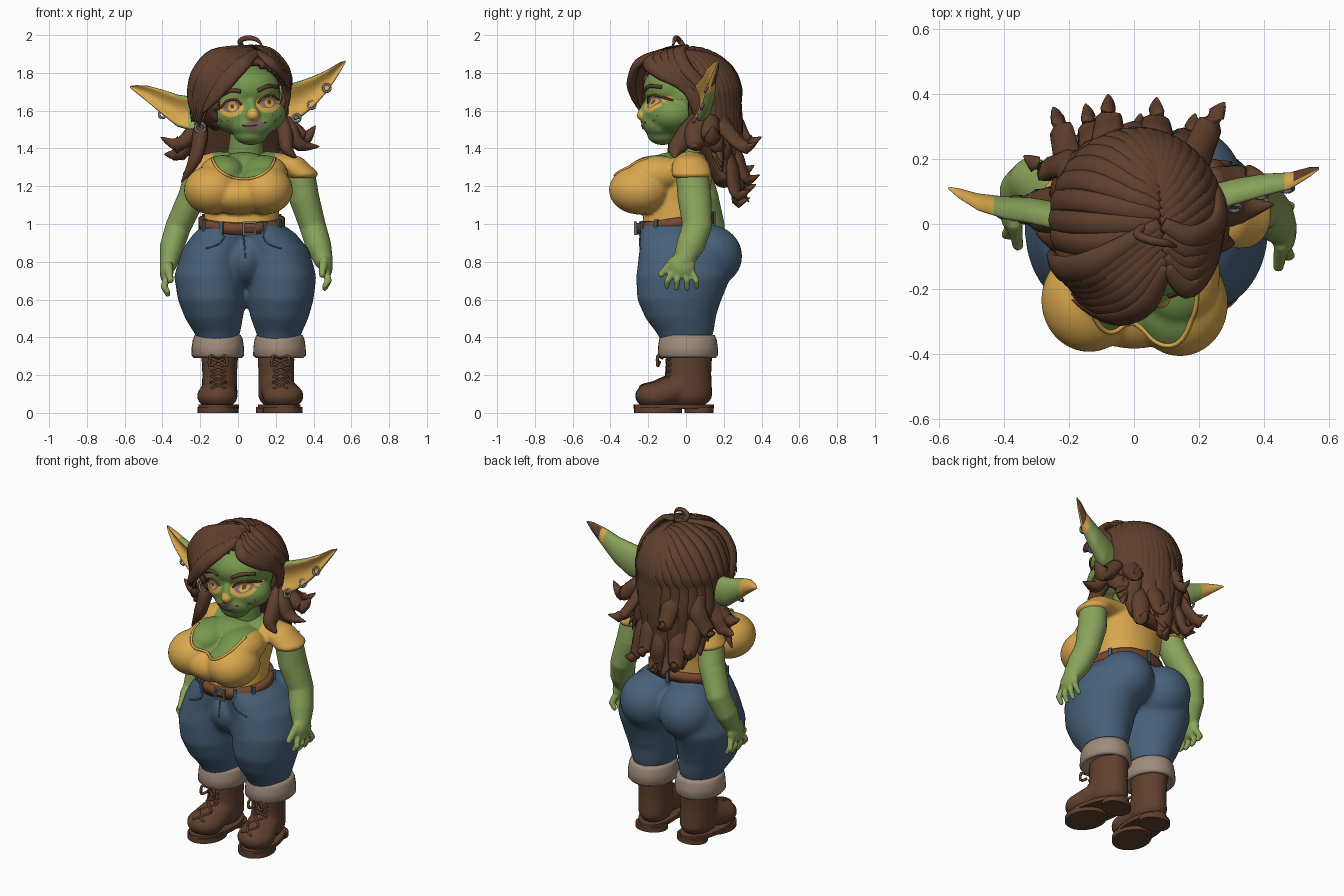
import bpy, bmesh, math, random
from math import sin, cos, pi, radians
from mathutils import Vector, Matrix
from mathutils.bvhtree import BVHTree

if "Cube" in bpy.data.objects:
    bpy.data.objects.remove(bpy.data.objects["Cube"])

random.seed(4)

def mat(name, r, g, b):
    m = bpy.data.materials.new(name)
    m.diffuse_color = (r, g, b, 1)
    m.use_nodes = True
    m.node_tree.nodes["Principled BSDF"].inputs["Base Color"].default_value = m.diffuse_color
    return m

SKIN = mat("olive_skin", .26, .37, .105)
FACE = mat("face_green", .18, .31, .075)
GOLD = mat("mustard", .70, .39, .075)
DENIM = mat("denim", .065, .12, .195)
HAIR = mat("dark_brown_hair", .115, .05, .026)
BOOT = mat("boot_leather", .12, .052, .028)
BELT = mat("belt_leather", .18, .065, .027)
CUFF = mat("cuff_tan", .35, .26, .20)
METAL = mat("grey_metal", .18, .17, .17)
LIP = mat("mauve_grey", .22, .16, .14)

# ---------- helpers ----------
def finish(name, bm, mats, rule=None, smooth=True):
    bmesh.ops.recalc_face_normals(bm, faces=bm.faces)
    for f in bm.faces:
        f.smooth = smooth
        if rule:
            f.material_index = rule(f.calc_center_median())
    me = bpy.data.meshes.new(name)
    bm.to_mesh(me)
    bm.free()
    for m in mats:
        me.materials.append(m)
    ob = bpy.data.objects.new(name, me)
    bpy.context.collection.objects.link(ob)
    return ob

def chain(keys, n=5):
    out = []
    for a, b in zip(keys, keys[1:]):
        out += [tuple(p + (q - p) * i / n for p, q in zip(a, b)) for i in range(n)]
    return out + [keys[-1]]

def blob(name, parts, mats, voxel=.012, iters=6, rule=None, xf=None):
    """Fuse ellipsoids (x, y, z, rx, ry, rz) into one smooth skin."""
    bm = bmesh.new()
    for x, y, z, a, b, c in parts:
        bmesh.ops.create_icosphere(bm, subdivisions=4, radius=1,
                                   matrix=Matrix.Translation((x, y, z)) @ Matrix.Diagonal((a, b, c, 1)))
    ob = finish(name, bm, [])
    r = ob.modifiers.new("fuse", 'REMESH')
    r.mode, r.voxel_size = 'VOXEL', voxel
    s = ob.modifiers.new("relax", 'SMOOTH')
    s.factor, s.iterations = .5, iters
    me = bpy.data.meshes.new_from_object(ob.evaluated_get(bpy.context.evaluated_depsgraph_get()))
    bpy.data.objects.remove(ob)
    if xf:
        me.transform(xf)
    bm = bmesh.new()
    bm.from_mesh(me)
    bpy.data.meshes.remove(me)
    return finish(name, bm, mats, rule)

def loft(bm, rings):
    vs = [[bm.verts.new(p) for p in r] for r in rings]
    n = len(vs[0])
    for a, b in zip(vs, vs[1:]):
        for j in range(n):
            bm.faces.new((a[j], a[(j + 1) % n], b[(j + 1) % n], b[j]))
    bm.faces.new(vs[0])
    bm.faces.new(vs[-1][::-1])

def ring(x, y, z, rx, ry, n=32, tilt=0):
    return [Vector((x + rx * cos(2 * pi * j / n), y + ry * sin(2 * pi * j / n),
                    z + tilt * ry * sin(2 * pi * j / n))) for j in range(n)]

def sweep(bm, pts, radii, flat=1.0, sides=8, n=5):
    """Tapered tube through the points; flattened towards the body axis."""
    P, R = [Vector(p) for p in pts], list(radii)
    path = []
    for i in range(len(P) - 1):
        a, b, c, d = P[max(i - 1, 0)], P[i], P[i + 1], P[min(i + 2, len(P) - 1)]
        for k in range(n + (i == len(P) - 2)):
            t = k / n
            path.append((.5 * (2 * b + (c - a) * t + (2 * a - 5 * b + 4 * c - d) * t * t
                               + (3 * b - a - 3 * c + d) * t ** 3), R[i] + (R[i + 1] - R[i]) * t))
    rings = []
    for i, (p, r) in enumerate(path):
        t = (path[min(i + 1, len(path) - 1)][0] - path[max(i - 1, 0)][0]).normalized()
        a = t.cross(p - Vector((.01, .013, min(p.z, 1.65)))).normalized()
        b = a.cross(t)
        rings.append([p + r * (a * cos(2 * pi * j / sides) + b * flat * sin(2 * pi * j / sides))
                      for j in range(sides)])
    loft(bm, rings)

def surface(ob):
    bm = bmesh.new()
    bm.from_mesh(ob.data)
    tree = BVHTree.FromBMesh(bm)
    bm.free()
    def hit(x, z, lift=.004):
        p = tree.ray_cast(Vector((x, -2, z)), Vector((0, 1, 0)))[0]
        return (p or Vector((x, -.1, z))) - Vector((0, lift, 0))
    return hit

def patch(name, hit, x, z, rx, rz, m, rot=8, point=0, lift=.004):
    """Thin painted plate laid on a surface seen from the front."""
    bm, c, s = bmesh.new(), cos(radians(rot)), sin(radians(rot))
    rings = []
    for k in (1, .66, .33, .02):
        rings.append([])
        for j in range(24):
            a = 2 * pi * j / 24
            u, v = k * rx * cos(a), k * rz * sin(a) * abs(sin(a)) ** point
            rings[-1].append(hit(x + u * c - v * s, z + u * s + v * c, lift))
    loft(bm, rings)
    bm.faces.ensure_lookup_table()
    bm.faces.remove(bm.faces[-2])
    return finish(name, bm, [m])

def line(name, hit, pts, r, m, lift=.002):
    bm = bmesh.new()
    sweep(bm, [hit(x, z, lift) for x, z in pts], [r] * len(pts), sides=6)
    return finish(name, bm, [m])

# ---------- boots and cuffs ----------
for side, x0, yaw in (("left", .205, 12), ("right", -.098, -4)):
    xf = Matrix.Translation((x0, 0, 0)) @ Matrix.Rotation(radians(yaw), 4, 'Z')
    parts = chain([(0, .02, .34, .1, .122, .05), (0, .015, .2, .093, .12, .06), (0, .005, .1, .095, .135, .08)])
    parts += chain([(0, -.02, .13, .09, .1, .08), (0, -.165, .09, .108, .105, .072)])
    boot = blob(side + "_boot", parts, [BOOT], .011, 4, xf=xf)
    bm = bmesh.new()
    for y, z0, z1, rx, ry in ((-.065, .022, .045, .107, .213), (-.15, 0, .03, .105, .127), (.07, 0, .03, .095, .077)):
        loft(bm, [ring(0, y, z0, rx, ry), ring(0, y, z1, rx, ry)])
    bm.transform(xf)
    finish(side + "_boot_sole", bm, [BOOT], smooth=False)
    hit, cx = surface(boot), x0 + .1 * sin(radians(yaw))
    for k in range(6):
        z, s = .13 + .032 * k, 1 if k % 2 else -1
        for q in (s, -s):
            line(side + "_boot_lace", hit, [(cx - .038 * q, z), (cx, z + .016), (cx + .038 * q, z + .03)], .007, HAIR)
    bm = bmesh.new()
    for s in (-1, 1):
        sweep(bm, [(cx, -.125, .29), (cx + s * .04, -.15, .30), (cx + s * .045, -.15, .25), (cx + s * .01, -.14, .27)], [.008] * 4)
    finish(side + "_boot_bow", bm, [HAIR])
    bm = bmesh.new()
    cx = .22 if x0 > 0 else -.107
    loft(bm, [ring(cx, .01, z, .138 + d, .158 + d) for z, d in
              ((.31, -.03), (.29, -.012), (.305, .002), (.35, 0), (.39, -.006), (.412, -.016), (.405, -.05))])
    finish(side + "_jean_cuff", bm, [CUFF])

# ---------- jeans ----------
def leg(xs):
    return chain([(x,) + k for x, k in zip(xs, ((0, .36, .10, .12, .06), (-.005, .44, .125, .155, .07),
                 (-.03, .52, .157, .19, .08), (-.035, .61, .178, .225, .09), (-.015, .72, .19, .25, .09),
                 (0, .84, .182, .25, .09), (-.03, .92, .165, .215, .07), (-.05, .99, .125, .185, .05)))], 6)
jeans = blob("jeans", leg((.215, .217, .22, .224, .225, .2, .155, .105)) + leg((-.105, -.11, -.128, -.142, -.148, -.12, -.085, -.055)) +
             [(.17, .11, .83, .168, .188, .17), (-.1, .11, .83, .168, .188, .17), (.04, -.05, .82, .13, .2, .16),
              (.02, -.055, .985, .215, .19, .07)], [DENIM], .012, 14)
hit = surface(jeans)
line("fly_seam", hit, [(.03, .94), (.035, .88), (.04, .82)], .004, DENIM)
for s in (-1, 1):
    line("front_pocket_seam", hit, [(.03 + s * .1, .935), (.03 + s * .13, .895), (.03 + s * .2, .87)], .004, DENIM)

# ---------- belt ----------
bm = bmesh.new()
loft(bm, [ring(.02, -.055, 1.005 + dz, .228 + d, .205 + d, 40, .14) for dz, d in
          ((-.03, -.02), (-.032, 0), (.028, 0), (.028, -.02))])
finish("belt", bm, [BELT])
bm = bmesh.new()
for a in (-150, -118, -58, -30, 30, 90, 150):
    x, y = .02 + .226 * cos(radians(a)), -.055 + .203 * sin(radians(a))
    bmesh.ops.create_cube(bm, size=1, matrix=Matrix.Translation((x, y, 1.0 + .14 * (y + .055))) @
                          Matrix.Rotation(radians(a), 4, 'Z') @ Matrix.Diagonal((.022, .02, .078, 1)))
finish("belt_loops", bm, [DENIM], smooth=False)
bm = bmesh.new()
for dx, dz, w, h in ((-.03, 0, .01, .06), (.03, 0, .01, .06), (0, .03, .07, .01), (0, -.03, .07, .01), (0, 0, .045, .008)):
    bmesh.ops.create_cube(bm, size=1, matrix=Matrix.Translation((.06 + dx, -.267, .977 + dz)) @ Matrix.Diagonal((w, .016, h, 1)))
finish("belt_buckle", bm, [METAL], smooth=False)

# ---------- shirt and neck ----------
def neckline(c):
    low = ((c.x - .03) / .165) ** 2 + ((c.z - 1.365) / .125) ** 2 < 1 and c.y < .03
    return int(low or (c.z > 1.365 and abs(c.x - .04) < .12))
shirt = blob("shirt", chain([(.02, -.055, 1.0, .2, .18, .06), (.02, -.04, 1.12, .2, .165, .08),
             (.03, 0, 1.25, .21, .14, .08), (.035, .02, 1.33, .19, .11, .06)]) +
             chain([(.16, .02, 1.325, .09, .09, .06), (.28, .025, 1.305, .09, .1, .06), (.335, .03, 1.265, .09, .108, .035)]) +
             chain([(-.1, .04, 1.325, .09, .09, .06), (-.17, .05, 1.305, .09, .1, .06), (-.205, .055, 1.265, .088, .105, .035)]) +
             [(-.138, -.235, 1.18, .148, .16, .13), (.142, -.245, 1.18, .148, .163, .13),
              (0, -.245, 1.15, .19, .14, .1), (-.08, -.15, 1.265, .125, .165, .1),
              (.14, -.15, 1.265, .125, .165, .1), (.03, -.08, 1.30, .15, .12, .08)], [GOLD, FACE], .01, 6, neckline)
hit = surface(shirt)
line("neckline_trim", hit, [(.03 + .166 * cos(a), 1.365 + .127 * sin(a)) for a in
     [pi * 1.04 + pi * .92 * i / 16 for i in range(17)]], .008, GOLD)
blob("neck", chain([(.04, .01, 1.36, .1, .09, .05), (.045, -.01, 1.49, .085, .085, .05)]), [FACE])

# ---------- arms and hands ----------
def arm(name, s, keys, hx, hy, hz):
    parts = chain([(x, y, z, r, r * 1.12, r) for x, y, z, r in keys], 7)
    parts.append((hx, hy, hz, .036, .07, .065))
    for o in (-.062, -.022, .02, .06):
        parts += chain([(hx, hy + o * .85, hz - .03, .02, .018, .02), (hx + s * .014, hy + o * 1.25, hz - .075, .018, .016, .018),
                        (hx - s * .006, hy + o * 1.3, hz - .122 + abs(o) * .3, .015, .014, .015)])
    parts += chain([(hx - s * .01, hy - .045, hz + .03, .025, .025, .025), (hx - s * .02, hy - .11, hz - .04, .018, .018, .02)])
    blob(name, parts, [SKIN], .0075, 3)
arm("left_arm", 1, [(.335, .035, 1.24, .078), (.35, .045, 1.14, .08), (.395, .06, .99, .07), (.425, .025, .89, .068),
    (.452, -.01, .81, .05)], .465, -.02, .775)
arm("right_arm", -1, [(-.215, .06, 1.24, .074), (-.245, .09, 1.14, .074), (-.315, .13, .99, .068), (-.35, .1, .88, .064),
    (-.368, .065, .79, .047)], -.378, .045, .745)

# ---------- head and painted face ----------
nose = Vector((.08, -.25, 1.575))
head = blob("head", [(.01, 0, 1.69, .215, .215, .2), (.055, -.07, 1.58, .2, .152, .117), (.05, -.08, 1.72, .17, .147, .12),
            (.072, -.13, 1.53, .125, .1, .08), (.067, -.125, 1.475, .09, .08, .057)] +
            chain([(.07, -.205, 1.64, .02, .022, .02), (.08, -.227, 1.575, .034, .035, .029)]), [FACE, GOLD], .009, 5,
            lambda c: int((c - nose).length < .036))
hit = surface(head)
for s, x, z in (("right", -.035, 1.622), ("left", .16, 1.645)):
    patch(s + "_eyeshadow", hit, x, z - .004, .066, .052, GOLD, point=.1, lift=.003)
    patch(s + "_eye", hit, x, z, .05, .032, LIP, point=.4, lift=.005)
    patch(s + "_iris", hit, x + .005, z, .024, .026, GOLD, lift=.007)
    patch(s + "_pupil", hit, x + .005, z, .01, .012, HAIR, lift=.009)
    line(s + "_lashes", hit, [(x - .055, z - .006), (x - .03, z + .026), (x, z + .037), (x + .03, z + .034), (x + .055, z + .008)], .006, HAIR, .004)
    line(s + "_eyebrow", hit, [(x - .055, z + .06), (x, z + .085), (x + .05, z + .08)], .011, HAIR)
patch("lips", hit, .085, 1.522, .062, .024, LIP, point=.3, lift=.007)
line("mouth_line", hit, [(.022, 1.522), (.06, 1.518), (.09, 1.522), (.15, 1.538)], .003, HAIR, .007)
for i in range(8):
    patch("freckle", hit, (.2 if i % 2 else -.07) + random.uniform(-.03, .03), random.uniform(1.54, 1.58), .004, .004, BOOT)

# ---------- ears and earrings ----------
EARS = {"left": ((.18, .05, 1.64, .09, .05), (.25, .07, 1.635, .1, .055), (.32, .09, 1.655, .1, .052), (.4, .11, 1.70, .082, .045),
                 (.48, .125, 1.765, .056, .034), (.54, .155, 1.83, .027, .02), (.57, .17, 1.86, .005, .005)),
        "right": ((-.18, .0, 1.59, .08, .05), (-.25, .015, 1.585, .09, .055), (-.32, .03, 1.60, .085, .052), (-.4, .04, 1.645, .066, .045),
                  (-.48, .06, 1.69, .043, .034), (-.54, .09, 1.715, .02, .02), (-.572, .11, 1.726, .005, .005))}
for side, st in EARS.items():
    bm, rings, kinds, n = bmesh.new(), [], [], 5
    fine = chain(st, n)
    for i, (x, y, z, h, t) in enumerate(fine):
        rings.append([])
        for j in range(32):
            a = 2 * pi * j / 32
            c = -cos(a)
            rings[-1].append(Vector((x, y + (t * cos(a) if c < 0 else -t * 2.2 * c * (1 - c)), z + h * sin(a))))
            c = -cos(a + pi / 32)
            inside = c > (.3 if abs(x) > .33 else .55) and abs(x) > .25
            tip = 2 if x > .49 else 1 if x > .45 or x < -.43 else 0
            kinds.append(1 if inside or (c > 0 and tip) else tip)
    loft(bm, rings)
    for f, k in zip(bm.faces, kinds[:-32]):
        f.material_index = k
    finish(side + "_ear", bm, [SKIN, GOLD, HAIR])
for x, y, z, r in ((.47, .11, 1.72, .02), (.39, .09, 1.63, .02), (.31, .05, 1.56, .02), (-.40, .03, 1.58, .018), (-.2, -.06, 1.51, .026)):
    bm = bmesh.new()
    sweep(bm, [(x + r * cos(a), y + .01 * sin(a), z + r * sin(a)) for a in [2 * pi * i / 10 for i in range(11)]], [.007] * 11, sides=6, n=2)
    finish("earring", bm, [METAL])

# ---------- hair ----------
C, R = Vector((.01, .013, 1.69)), Vector((.25, .265, .235))
bm = bmesh.new()
bmesh.ops.create_uvsphere(bm, u_segments=48, v_segments=32, radius=1, matrix=Matrix.Translation(C) @ Matrix.Diagonal((*R, 1)))
gone = [f for f in bm.faces for c in [f.calc_center_median()] if c.z < 1.5 or
        (c.y < 0 and ((c.x - .09) / .21) ** 2 + ((c.z - 1.58) / .27) ** 2 < 1)]
bmesh.ops.delete(bm, geom=gone, context='FACES')
cap = finish("hair_cap", bm, [HAIR])
cap.modifiers.new("thickness", 'SOLIDIFY').thickness = .025
blob("hair_back_mass", chain([(.01, .1, 1.6, .22, .16, .12), (.01, .16, 1.42, .22, .1, .1), (.02, .2, 1.25, .19, .06, .06)]), [HAIR])

bm = bmesh.new()
def scalp(a, b, n=5):
    out = []
    for i in range(n):
        v = Vector(a).lerp(Vector(b), i / (n - 1)) - C
        v = Vector((v.x / R.x, v.y / R.y, v.z / R.z)).normalized()
        out.append(C + Vector((v.x * R.x, v.y * R.y, v.z * R.z)))
    return out
# strands from the parting over the scalp, then falling into flicked tips
for s in (-1, 1):
    first = 12 if s > 0 else -40
    for i in range(13):
        u = i / 12
        a = radians(first + (90 - first) * u)
        ex, ey = .26 * s * cos(a), .275 * sin(a)
        pts = scalp((.085, -.1 + .3 * u, 1.93), (ex, ey, 1.64))
        rad = [.02, .034, .038, .04, .042]
        if ey > .08:
            L = 1.34 - .17 * sin(a) ** 2 + random.uniform(-.05, .07)
            f = random.uniform(1.05, 1.25)
            w = random.uniform(-.03, .03)
            pts += [(ex * .98, ey, 1.5), (ex * .95 + w, max(ey * .96, .17), (L + 1.5) / 2),
                    (ex * .98 - w, max(ey * .98, .17), L + .07), (ex * f, max(ey * f, .19), L - .02)]
            rad += [.048, .05, .042, .003]
        else:
            pts += [(ex * .95, ey, 1.54)]
            rad += [.005]
        sweep(bm, pts, rad, .55, 8, 4)
# broad upturned flicks down the back
for x, z, tx, ty, tz in ((-.2, 1.55, -.25, .36, 1.3), (-.08, 1.62, -.08, .40, 1.45), (.07, 1.45, .07, .39, 1.25), (.19, 1.6, .28, .375, 1.42),
                         (-.12, 1.4, -.15, .37, 1.2), (.0, 1.4, .02, .34, 1.13), (.15, 1.42, .19, .34, 1.17), (-.21, 1.6, -.34, .21, 1.4)):
    y = .27 * math.sqrt(max(0, 1 - (x / .27) ** 2))
    sweep(bm, [(x, y - .02, z), (x * 1.02, y + .015, (z + tz) / 2), (x * .5 + tx * .5, max(y, ty - .07), tz - .01), (tx, ty, tz + .01)],
          [.03, .055, .045, .003], .6)
# fringe swept to one side, and hair tucked behind the other ear
def fan(a, b, n, rad):
    for i in range(n):
        t = i / (n - 1)
        sweep(bm, [Vector(p).lerp(Vector(q), t) for p, q in zip(a, b)], rad, .5)
fan([(.1, -.13, 1.915), (.03, -.25, 1.855), (-.06, -.285, 1.76), (-.13, -.265, 1.67), (-.19, -.235, 1.59)],
    [(.08, 0, 1.94), (-.12, -.12, 1.905), (-.22, -.14, 1.79), (-.245, -.11, 1.65), (-.2, -.12, 1.51)], 7, [.02, .045, .05, .036, .004])
fan([(.1, -.13, 1.915), (.17, -.2, 1.86), (.23, -.13, 1.8), (.26, -.02, 1.74), (.25, .07, 1.62)],
    [(.09, 0, 1.94), (.18, -.04, 1.91), (.255, 0, 1.82), (.265, .08, 1.73), (.25, .12, 1.58)], 5, [.02, .038, .04, .036, .01])
# side locks over both shoulders
for pts in ([(.22, .08, 1.58), (.25, .01, 1.48), (.26, -.05, 1.4), (.31, -.06, 1.35)],
            [(.23, .1, 1.58), (.28, .05, 1.49), (.33, .05, 1.42), (.43, .06, 1.41)],
            [(.24, .14, 1.56), (.31, .13, 1.48), (.36, .14, 1.46), (.41, .14, 1.52)],
            [(-.2, .04, 1.58), (-.2, -.03, 1.46), (-.23, -.05, 1.34), (-.3, -.03, 1.22)],
            [(-.21, .06, 1.56), (-.25, .03, 1.47), (-.32, .03, 1.42), (-.41, .05, 1.46)],
            [(-.21, .08, 1.54), (-.27, .06, 1.43), (-.31, .06, 1.37), (-.39, .08, 1.37)]):
    sweep(bm, pts, [.04, .058, .048, .003], .75)
# loose curl on the crown
sweep(bm, [(.04, 0, 1.92), (.01, -.03, 1.965), (.05, -.05, 1.985), (.1, -.06, 1.975), (.13, -.07, 1.94)], [.012, .014, .014, .012, .003])
finish("hair_locks", bm, [HAIR])
